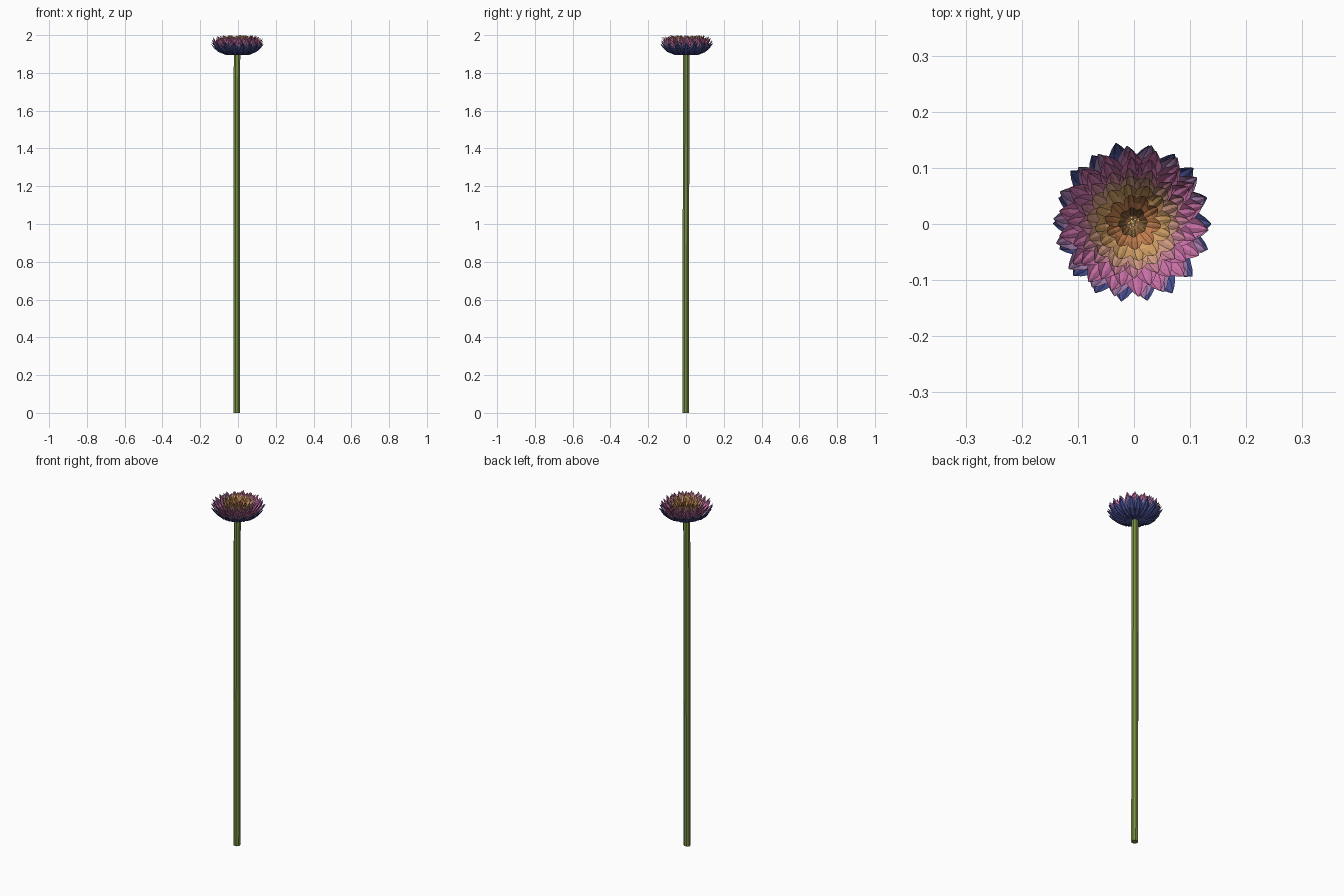
import bpy, bmesh, math, random
from mathutils import Vector

if "Cube" in bpy.data.objects:
    bpy.data.objects.remove(bpy.data.objects["Cube"])
random.seed(4)

def lin(c):
    return tuple((v / 12.92 if v <= .04045 else ((v + .055) / 1.055) ** 2.4) for v in c)

def mat(name, srgb):
    m = bpy.data.materials.new(name)
    m.diffuse_color = (*lin(srgb), 1)
    m.use_nodes = True
    m.node_tree.nodes["Principled BSDF"].inputs["Base Color"].default_value = m.diffuse_color
    return m

M = {n: mat(n, c) for n, c in {
    'stem green': (.47, .56, .27), 'petal blue': (.29, .32, .58), 'petal violet': (.66, .50, .70),
    'petal pink': (.82, .46, .68), 'petal rose': (.83, .53, .63), 'petal peach': (.87, .64, .55),
    'petal gold': (.87, .66, .42), 'petal orange': (.80, .52, .32), 'heart brown': (.55, .40, .24)}.items()}

def finish(name, bm, mats):
    me = bpy.data.meshes.new(name)
    bm.to_mesh(me)
    bm.free()
    for m in mats:
        me.materials.append(M[m])
    ob = bpy.data.objects.new(name, me)
    bpy.context.collection.objects.link(ob)
    return ob

# Stem: gently leaning eight-sided tube
bm = bmesh.new()
rings = []
for z, x, y in [(0, -.006, -.002), (.6, -.006, -.001), (1.14, -.006, 0), (1.74, -.006, .001), (1.9, -.005, .002)]:
    rings.append([bm.verts.new((x + .0185 * math.cos(math.tau * (k + .5) / 8),
                                y + .0185 * math.sin(math.tau * (k + .5) / 8), z)) for k in range(8)])
for a, b in zip(rings, rings[1:]):
    for k in range(8):
        bm.faces.new((a[k], a[(k + 1) % 8], b[(k + 1) % 8], b[k]))
bm.faces.new(rings[0][::-1])
bm.faces.new(rings[-1])
finish('stem', bm, ['stem green'])

CX, CY = -.002, .003

def petal(bm, ang, p0, p1, p2, width, crease, blunt, mats):
    """Creased petal sheet along a quadratic curve of (radius, height)."""
    er = Vector((math.cos(ang), math.sin(ang), 0))
    et = Vector((-er.y, er.x, 0))
    rows = []
    for t, w in [(0, .3), (.3, .75), (.6, 1), (.8, .8 if not blunt else .95), (.92, .42 if not blunt else .7), (1, .04 if not blunt else .3)]:
        r, z = [(1 - t) ** 2 * a + 2 * t * (1 - t) * b + t * t * c for a, b, c in zip(p0, p1, p2)]
        dr, dz = [2 * (1 - t) * (b - a) + 2 * t * (c - b) for a, b, c in zip(p0, p1, p2)]
        n = (Vector((0, 0, 1)) * dr - er * dz).normalized()
        c = er * r + Vector((CX, CY, z))
        h = width * w / 2
        row = []
        # five points across: raised sides, small ridge in the middle
        for s, lift in [(-1, .5), (-.4, -.1), (0, .15), (.4, -.1), (1, .5)]:
            v = c + et * (s * h) + n * (lift * h * crease)
            v.z = min(v.z, 2.0)
            row.append(bm.verts.new(v))
        rows.append(row)
    for i, (a, b) in enumerate(zip(rows, rows[1:])):
        for k in range(4):
            f = bm.faces.new((a[k + 1], b[k + 1], b[k], a[k]))
            f.normal_update()
            f.material_index = mats(i)

# Petal whorls: name, count, base, control, tip, width, crease, blunt, colour
whorls = [
    ('blue_petals', 18, (.012, 1.894), (.098, 1.884), (.143, 1.958), .048, .5, False, 'petal blue'),
    ('violet_petals', 18, (.012, 1.898), (.100, 1.894), (.139, 1.972), .046, .5, False, 'petal violet'),
    ('outer_pink_petals', 18, (.012, 1.902), (.095, 1.900), (.131, 1.987), .044, .5, False, 'petal pink'),
    ('inner_pink_petals', 17, (.010, 1.906), (.085, 1.906), (.116, 1.993), .042, .5, False, 'petal pink'),
    ('rose_petals', 16, (.010, 1.910), (.072, 1.910), (.099, 1.995), .040, .5, False, 'petal rose'),
    ('peach_petals', 14, (.008, 1.914), (.060, 1.914), (.084, 1.995), .038, .45, True, 'petal peach'),
    ('gold_petals', 12, (.008, 1.918), (.048, 1.918), (.069, 1.992), .034, .4, True, 'petal gold'),
    ('orange_petals', 10, (.006, 1.922), (.034, 1.922), (.050, 1.986), .025, .4, True, 'petal orange'),
    ('heart_petals', 8, (.004, 1.926), (.018, 1.926), (.027, 1.975), .017, .4, True, 'heart brown')]
for w, (name, n, p0, p1, p2, width, crease, blunt, col) in enumerate(whorls):
    bm = bmesh.new()
    for k in range(n):
        a = math.tau * (k + (w % 2) * .5 + random.uniform(-.12, .12)) / n + w * .11
        tip = (p2[0] * random.uniform(.97, 1.02), p2[1] + random.uniform(-.004, .005))
        petal(bm, a, p0, p1, tip, width, crease, blunt, lambda i: 0)
    finish(name, bm, [col])

# Heart: small stamens in the middle
bm = bmesh.new()
for k in range(9):
    r, a = .0035 * math.sqrt(k), k * 2.4
    s = bmesh.ops.create_cone(bm, segments=5, radius1=.002, radius2=.003, depth=.03, cap_ends=True)
    bmesh.ops.translate(bm, verts=s['verts'], vec=(CX + r * math.cos(a), CY + r * math.sin(a), 1.938))
finish('stamens', bm, ['petal gold'])
